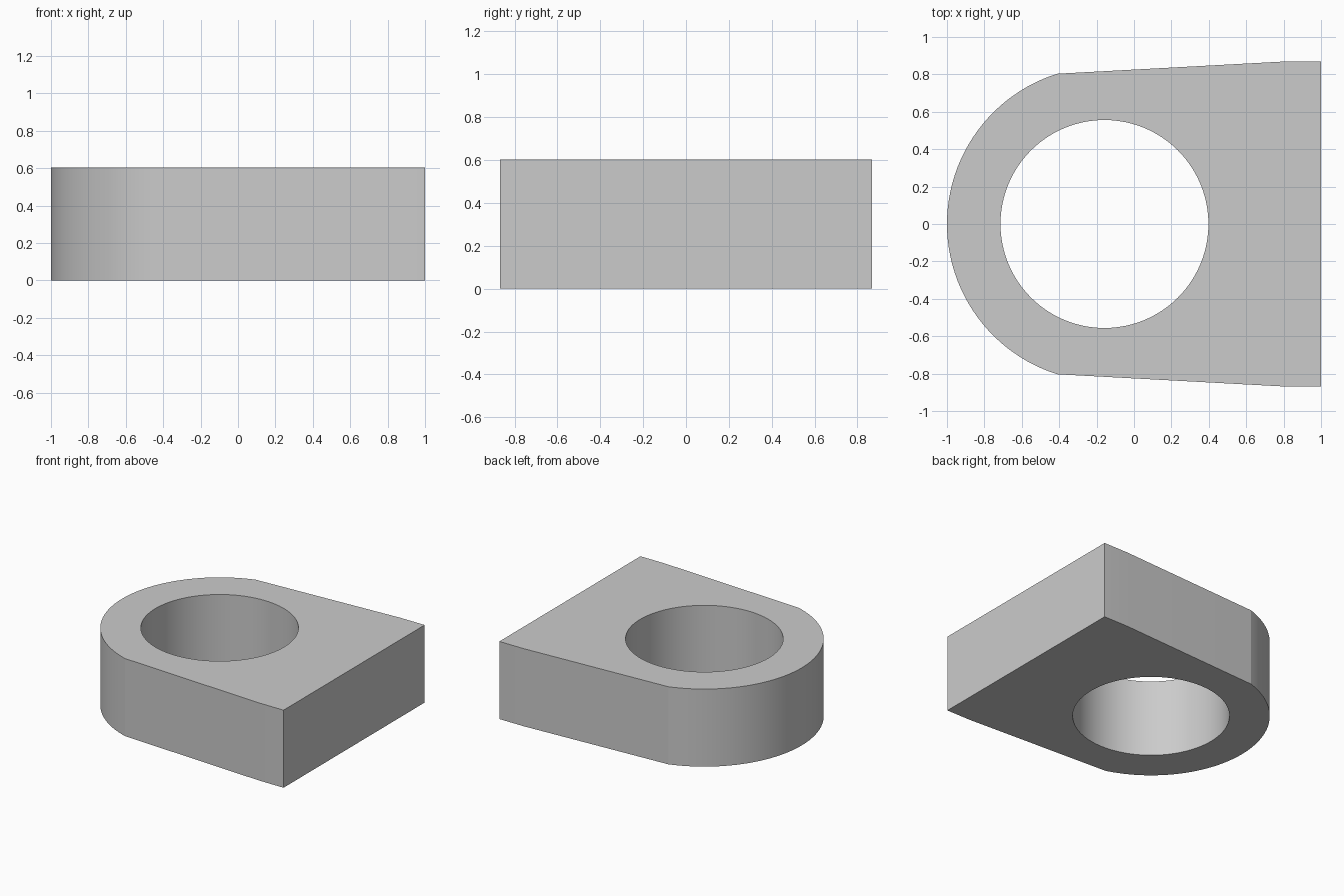
import bpy, bmesh, math

if "Cube" in bpy.data.objects:
    bpy.data.objects.remove(bpy.data.objects["Cube"])

HEIGHT = 0.604
CX = -0.158          # shared centre of the hole and the rounded end
R_HOLE = 0.556
R_OUT = 0.842


def arc(radius, start, end, steps):
    """Points on an arc around the ring centre, end point included."""
    pts = []
    for i in range(steps + 1):
        a = math.radians(start + (end - start) * i / steps)
        pts.append((CX + radius * math.cos(a), radius * math.sin(a)))
    return pts


def add_loop(bm, pts):
    verts = [bm.verts.new((x, y, 0)) for x, y in pts]
    return [bm.edges.new((verts[i - 1], verts[i])) for i in range(len(verts))]


bm = bmesh.new()

# Outer outline: rounded end, slightly flared flanks, square back
outline = arc(R_OUT, 107.4, 252.6, 48)
outline += [(0.79, -0.868), (1, -0.868), (1, 0.868), (0.79, 0.868)]
edges = add_loop(bm, outline)

# Round through-hole
edges += add_loop(bm, arc(R_HOLE, 0, 360, 96)[:-1])

# Fill the profile and raise it to full height
bmesh.ops.triangle_fill(bm, edges=edges, use_beauty=True, use_dissolve=False)
top = bmesh.ops.extrude_face_region(bm, geom=bm.faces[:], use_keep_orig=True)
bmesh.ops.translate(bm, vec=(0, 0, HEIGHT),
                    verts=[v for v in top["geom"] if isinstance(v, bmesh.types.BMVert)])
bmesh.ops.recalc_face_normals(bm, faces=bm.faces[:])

mesh = bpy.data.meshes.new("ring_block")
bm.to_mesh(mesh)
bm.free()
block = bpy.data.objects.new("ring_block", mesh)
bpy.context.collection.objects.link(block)

# Smooth curved walls, crisp rims and corners
bpy.context.view_layer.objects.active = block
block.select_set(True)
bpy.ops.object.shade_smooth_by_angle(angle=math.radians(10))
